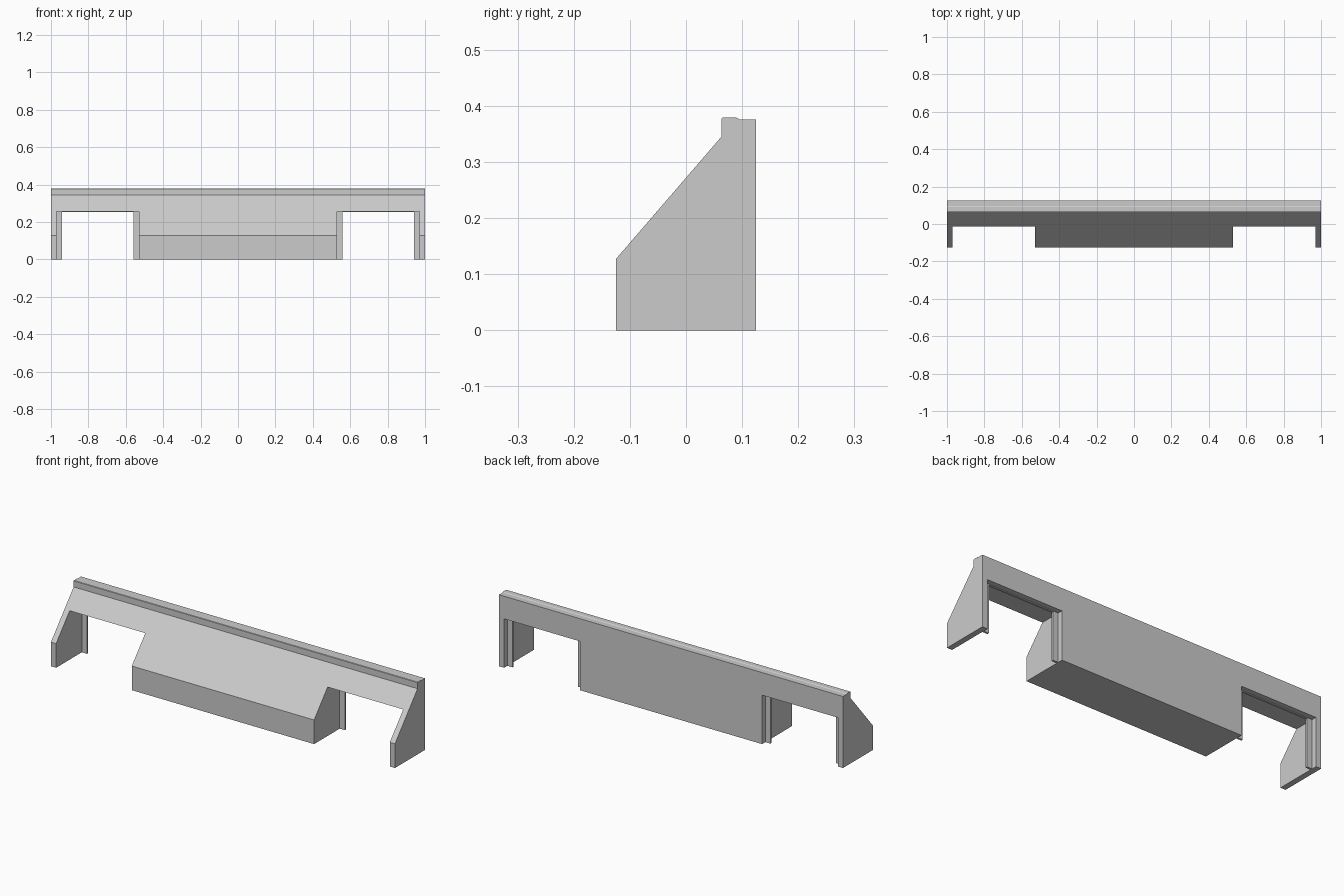
import bpy
import bmesh
from mathutils import Vector

default = bpy.data.objects.get("Cube")
if default:
    bpy.data.objects.remove(default, do_unlink=True)

# Single plain grey
grey = bpy.data.materials.new("light_grey")
grey.use_nodes = True
colour = (0.6, 0.6, 0.6, 1)
grey.diffuse_color = colour
grey.node_tree.nodes["Principled BSDF"].inputs["Base Color"].default_value = colour


def extrude(name, outline, direction):
    """Solid made by sweeping a closed outline along a direction."""
    bm = bmesh.new()
    face = bm.faces.new([bm.verts.new(p) for p in outline])
    swept = bmesh.ops.extrude_face_region(bm, geom=[face])["geom"]
    verts = [g for g in swept if isinstance(g, bmesh.types.BMVert)]
    bmesh.ops.translate(bm, verts=verts, vec=Vector(direction))
    bmesh.ops.recalc_face_normals(bm, faces=bm.faces)
    mesh = bpy.data.meshes.new(name)
    bm.to_mesh(mesh)
    bm.free()
    mesh.materials.append(grey)
    obj = bpy.data.objects.new(name, mesh)
    bpy.context.collection.objects.link(obj)
    return obj


INNER, OUTER, TOP = 0.53, 0.97, 0.257
LIP, HEAD = 0.03, 0.004

# Sloped body with a raised ridge along the top
profile = [(-0.125, 0), (-0.125, 0.127), (0.063, 0.345), (0.063, 0.377),
           (0.065, 0.379), (0.09, 0.379), (0.095, 0.376), (0.125, 0.376), (0.125, 0)]
body = extrude("sloped_body", [(-1, y, z) for y, z in profile], (2, 0, 0))

for side, label in ((-1, "right"), (1, "left")):
    # Opening cut right through the body
    opening = [(INNER, -0.1), (OUTER, -0.1), (OUTER, TOP), (INNER, TOP)]
    cutter = extrude(label + "_opening_cutter",
                     [(side * x, -0.3, z) for x, z in opening], (0, 0.6, 0))
    cutter.hide_render = True
    cut = body.modifiers.new(label + "_opening", "BOOLEAN")
    cut.operation = "DIFFERENCE"
    cut.solver = "EXACT"
    cut.object = cutter
    bpy.context.view_layer.objects.active = body
    bpy.ops.object.modifier_apply(modifier=cut.name)
    bpy.data.objects.remove(cutter, do_unlink=True)

    # Thin stop frame set inside the opening near the back
    frame = [(INNER, 0), (INNER, TOP), (OUTER, TOP), (OUTER, 0),
             (OUTER - LIP, 0), (OUTER - LIP, TOP - HEAD),
             (INNER + LIP, TOP - HEAD), (INNER + LIP, 0)]
    extrude(label + "_opening_frame",
            [(side * x, 0.088, z) for x, z in frame], (0, 0.01, 0))
